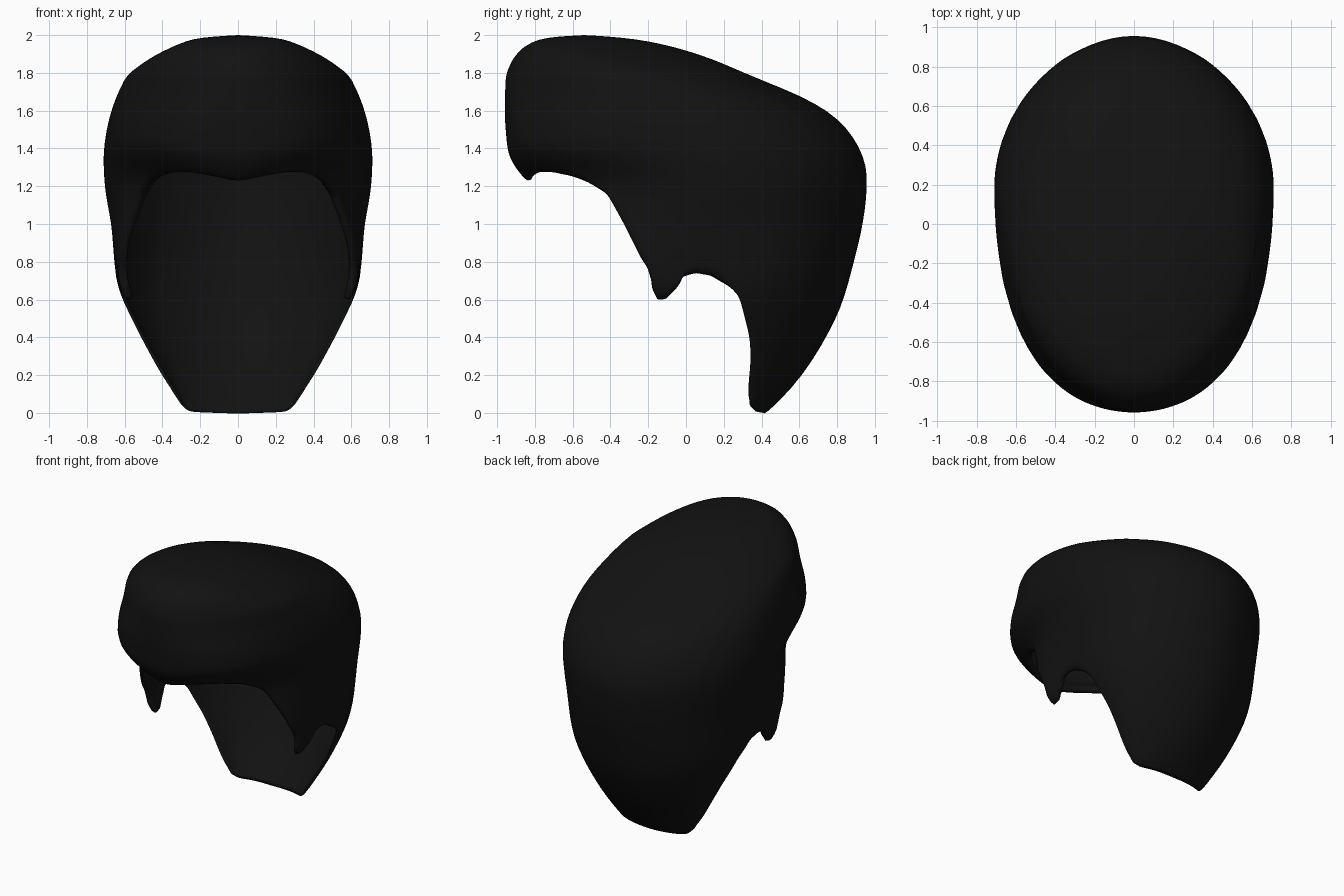
import bpy, bmesh, math

if "Cube" in bpy.data.objects:
    bpy.data.objects.remove(bpy.data.objects["Cube"])

# Horizontal sections: z, half width, front y, centre y, back y, front and back roundness
SECTIONS = [
    (-.028, .275, -.84, .33, .40, 2.4, 1.9), (.05, .305, -.84, .33, .495, 2.4, 1.9),
    (.15, .375, -.84, .33, .585, 2.4, 1.9), (.33, .48, -.84, .33, .715, 2.4, 1.9),
    (.56, .595, -.95, .29, .83, 3, 1.9), (.66, .64, -.95, .27, .86, 3, 1.9),
    (.80, .655, -.88, .25, .895, 2.8, 1.9), (1.00, .67, -.84, .22, .945, 2.1, 1.9),
    (1.15, .70, -.84, .2, .96, 1.75, 1.9), (1.22, .707, -.84, .2, .965, 1.75, 1.9),
    (1.29, .712, -.90, .2, .965, 1.85, 1.9), (1.35, .712, -.94, .18, .945, 2.1, 1.9),
    (1.42, .71, -.95, .15, .915, 2.3, 1.95), (1.55, .685, -.96, .06, .825, 2.2, 2),
    (1.65, .655, -.96, -.04, .68, 2, 2.1), (1.79, .59, -.955, -.26, .33, 1.8, 2.15),
    (1.87, .48, -.92, -.42, .15, 1.85, 2.15), (1.93, .37, -.87, -.52, -.03, 1.95, 2.1),
    (1.97, .27, -.80, -.55, -.2, 2, 2), (1.99, .19, -.72, -.55, -.34, 2, 2),
    (2.00, 0, -.54, -.54, -.54, 2, 2)]

# Hem line in side view (y, z): fringe, sideburn, ear notch, nape
HEM = [(-.84, 1.21), (-.78, 1.26), (-.70, 1.26), (-.60, 1.24), (-.50, 1.20),
       (-.42, 1.15), (-.35, 1.02), (-.28, .89), (-.21, .77), (-.18, .68),
       (-.155, .585), (-.105, .59), (-.06, .65), (-.02, .715), (.05, .735),
       (.13, .72), (.22, .67), (.30, .54), (.335, .40), (.34, .25),
       (.33, .09), (.335, .03), (.37, -.005), (.40, -.016)]
NAPE_START = 16


def section(z):
    for a, b in zip(SECTIONS, SECTIONS[1:]):
        if z <= b[0]:
            t = max(0, (z - a[0]) / (b[0] - a[0]))
            return [p + (q - p) * t for p, q in zip(a, b)][1:]
    return SECTIONS[-1][1:]


def angle_at(y, z):
    w, front, mid, back, nf, nb = section(z)
    d = y - mid
    s = min(1, d / (back - mid) if d > 0 else d / (front - mid))
    return math.copysign(math.asin(s ** ((nb if d > 0 else nf) / 2)), d)


def surface(phi, z):
    w, front, mid, back, nf, nb = section(z)
    e = 2 / (nb if phi > 0 else nf)
    x = w * max(0, math.cos(phi)) ** e
    d = abs(math.sin(phi)) ** e
    return (x, mid + d * (back - mid if phi > 0 else front - mid), z)


# Hem points as (angle, height), subdivided evenly
corners = [(angle_at(y, z), z) for y, z in HEM]
corners[0] = (-math.pi / 2, HEM[0][1])
corners[-1] = (math.pi / 2, HEM[-1][1])
SUB, ROWS = 3, 22
hem = []
for a, b in zip(corners, corners[1:]):
    for k in range(SUB):
        t = k / SUB
        hem.append((a[0] + (b[0] - a[0]) * t, a[1] + (b[1] - a[1]) * t))
hem.append(corners[-1])

# Loft columns from the hem up to the crown (right half)
bm = bmesh.new()
weights = bm.verts.layers.deform.verify()
crown = bm.verts.new((0, -.54, 2))
crown[weights][0] = .3
cols = []
for i, (ph, zh) in enumerate(hem):
    top = math.pi * (i / (len(hem) - 1) - .5)
    col = []
    for j in range(ROWS):
        s = math.sin(j / ROWS * math.pi / 2)
        v = bm.verts.new(surface(ph + (top - ph) * s, zh + (2 - zh) * s))
        # Thick rim along fringe and sideburn, thin elsewhere
        v[weights][0] = .3 + .7 * max(0, 1 - s * 3) * (i < NAPE_START * SUB)
        col.append(v)
    cols.append(col)
for v in cols[0] + cols[-1]:
    v.co.x = 0
for a, b in zip(cols, cols[1:]):
    for j in range(ROWS - 1):
        bm.faces.new((a[j], b[j], b[j + 1], a[j + 1]))
    bm.faces.new((a[-1], b[-1], crown))
for f in bm.faces:
    f.smooth = True
mesh = bpy.data.meshes.new("hair_shell")
bm.to_mesh(mesh)
bm.free()

hair = bpy.data.objects.new("hair_shell", mesh)
bpy.context.collection.objects.link(hair)
if "rim" not in hair.vertex_groups:
    hair.vertex_groups.new(name="rim")

# Mirror, give thickness and round the hem
m = hair.modifiers.new("mirror", 'MIRROR')
m.use_clip = True
m.merge_threshold = .0005
s = hair.modifiers.new("thickness", 'SOLIDIFY')
s.thickness = .055
s.offset = -1
s.vertex_group = "rim"
sub = hair.modifiers.new("rounding", 'SUBSURF')
sub.levels = sub.render_levels = 1

# Near-black hair colour
mat = bpy.data.materials.new("dark_hair")
mat.diffuse_color = (.006, .006, .006, 1)
mat.use_nodes = True
mat.node_tree.nodes["Principled BSDF"].inputs["Base Color"].default_value = mat.diffuse_color
mesh.materials.append(mat)
